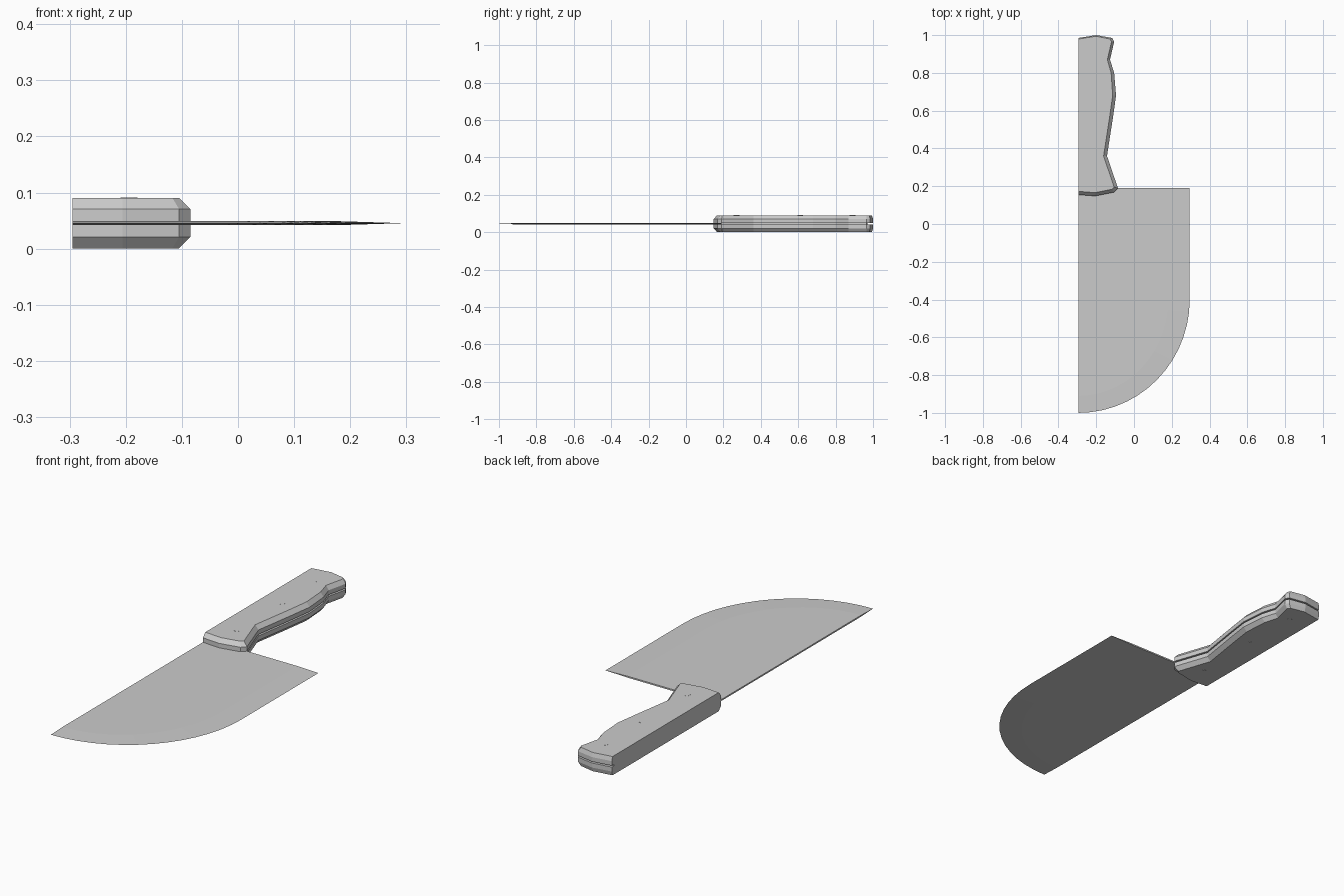
import bpy, bmesh, math

if "Cube" in bpy.data.objects:
    bpy.data.objects.remove(bpy.data.objects["Cube"])

MID = 0.0455      # height of the blade's centre plane
HALF = 0.0035     # half thickness of the steel
SPINE = -0.295


def loft(name, rings):
    """Closed solid through rings of matching (x, y) outlines at given z."""
    bm = bmesh.new()
    loops = [[bm.verts.new((x, y, z)) for x, y in pts] for pts, z in rings]
    n = len(loops[0])
    for a, b in zip(loops, loops[1:]):
        for i in range(n):
            j = (i + 1) % n
            bm.faces.new((a[i], a[j], b[j], b[i]))
    bm.faces.new(loops[0][::-1])
    bm.faces.new(loops[-1])
    bmesh.ops.recalc_face_normals(bm, faces=bm.faces)
    mesh = bpy.data.meshes.new(name)
    bm.to_mesh(mesh)
    bm.free()
    obj = bpy.data.objects.new(name, mesh)
    bpy.context.collection.objects.link(obj)
    return obj


def blade_outline(rx, ry, steps=14):
    """Straight spine and heel, elliptical belly sweeping to the tip."""
    arc = [(SPINE + rx * math.cos(math.pi / 2 * i / steps),
            -0.40 - ry * math.sin(math.pi / 2 * i / steps))
           for i in range(steps + 1)]
    return [(SPINE, 0.19), (SPINE + rx, 0.19)] + arc


# Blade with ground cutting edge
edge = blade_outline(0.59, 0.60)
flat = blade_outline(0.475, 0.51)
loft("blade", [(flat, MID - HALF), (edge, MID), (flat, MID + HALF)])

# Handle profile: x, y, and the chamfer inset at each point
profile = [
    (SPINE, 0.155, 0, 0.018), (-0.206, 0.148, 0, 0.018),
    (-0.105, 0.168, -0.012, 0.016), (-0.085, 0.19, -0.02, 0.005),
    (-0.143, 0.36, -0.018, 0), (-0.112, 0.56, -0.018, 0),
    (-0.095, 0.68, -0.018, 0), (-0.105, 0.80, -0.016, 0),
    (-0.127, 0.87, -0.014, 0), (-0.105, 0.965, -0.014, 0),
    (-0.115, 0.985, -0.012, -0.006), (-0.20, 1.0, 0, -0.006),
    (SPINE, 0.985, 0, -0.006),
]
outer = [(x, y) for x, y, dx, dy in profile]
inset = [(x + dx, y + dy) for x, y, dx, dy in profile]

# Tang sandwiched between the scales, set back from the belly and butt
tang = [(SPINE, 0.19)] + [(x - 0.012, max(0.19, min(y, 0.97)))
                          for x, y in outer[3:10]] + [(SPINE, 0.97)]
loft("tang", [(tang, MID - HALF), (tang, MID + HALF)])

# Upper and lower handle scales with their rivets
for side, label in ((1, "upper"), (-1, "lower")):
    loft(label + "_handle_scale", [(outer, MID + side * HALF),
                                   (outer, MID + side * 0.025),
                                   (inset, MID + side * 0.045)])
    for k, y in enumerate((0.27, 0.61, 0.89)):
        circle = [(-0.194 + 0.015 * math.cos(a * math.pi / 6),
                   y + 0.015 * math.sin(a * math.pi / 6)) for a in range(12)]
        loft(f"{label}_rivet_{k + 1}", [(circle, MID + side * 0.040),
                                        (circle, MID + side * 0.0455)])
